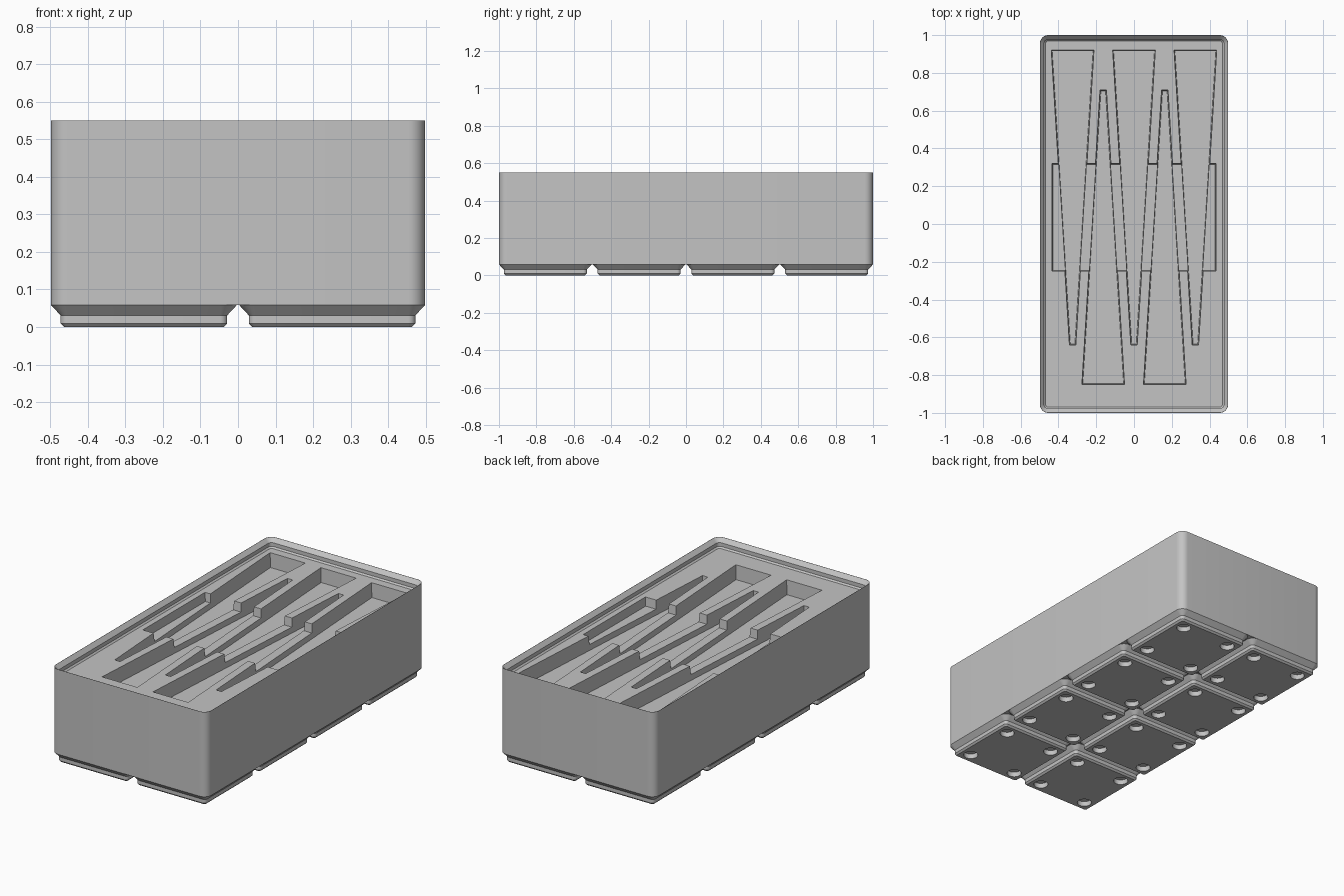
import bpy, bmesh, math

cube = bpy.data.objects.get("Cube")
if cube:
    bpy.data.objects.remove(cube, do_unlink=True)

MM = 2 / 167.5                      # real millimetres to scene units
HALF_X, HALF_Y = 41.75 * MM, 1.0
PITCH = 42 * MM
BASE_Z, TOP_Z = 4.9 * MM, 0.55
FLOOR_Z = TOP_Z - 4.4 * MM
TOOL_DEPTH, SLOT_DEPTH = 0.083, 0.05

grey = bpy.data.materials.new("light_grey")
grey.use_nodes = True
COLOUR = (0.55, 0.55, 0.55, 1)
grey.diffuse_color = COLOUR
grey.node_tree.nodes["Principled BSDF"].inputs["Base Color"].default_value = COLOUR


def rounded_rect(hx, hy, r, z, steps=8):
    """Counter-clockwise outline with rounded corners."""
    pts = []
    for k, (sx, sy) in enumerate([(1, 1), (-1, 1), (-1, -1), (1, -1)]):
        for i in range(steps + 1):
            a = math.pi / 2 * (k + i / steps)
            pts.append((sx * (hx - r) + r * math.cos(a),
                        sy * (hy - r) + r * math.sin(a), z))
    return pts


def loft(name, rings):
    """Skin a stack of outlines and cap both ends."""
    bm = bmesh.new()
    loops = [[bm.verts.new(p) for p in ring] for ring in rings]
    for a, b in zip(loops, loops[1:]):
        n = len(a)
        for i in range(n):
            bm.faces.new((a[i], a[(i + 1) % n], b[(i + 1) % n], b[i]))
    bm.faces.new(loops[0][::-1])
    bm.faces.new(loops[-1])
    bmesh.ops.recalc_face_normals(bm, faces=bm.faces)
    mesh = bpy.data.meshes.new(name)
    bm.to_mesh(mesh)
    bm.free()
    mesh.materials.append(grey)
    obj = bpy.data.objects.new(name, mesh)
    bpy.context.collection.objects.link(obj)
    return obj


def select(obj):
    bpy.ops.object.select_all(action='DESELECT')
    obj.select_set(True)
    bpy.context.view_layer.objects.active = obj


def cut(obj, cutter):
    """Subtract the cutter, then discard it."""
    cutter.hide_render = True
    mod = obj.modifiers.new("cut", 'BOOLEAN')
    mod.operation, mod.solver, mod.object = 'DIFFERENCE', 'EXACT', cutter
    select(obj)
    bpy.ops.object.modifier_apply(modifier=mod.name)
    bpy.data.objects.remove(cutter, do_unlink=True)


def smooth(obj):
    select(obj)
    bpy.ops.object.shade_smooth_by_angle(angle=math.radians(30))


def pocket(name, cx, y0, w0, y1, w1, depth, draft=0.005):
    """Tapered pocket cutter from y0 (half width w0) to y1 (half width w1)."""
    s = 1 if y1 > y0 else -1

    def ring(z, d):
        return [(cx - w0 + d, y0 + s * d, z), (cx + w0 - d, y0 + s * d, z),
                (cx + w1 - d, y1 - s * d, z), (cx - w1 + d, y1 - s * d, z)]
    return loft(name, [ring(FLOOR_Z - depth, draft), ring(FLOOR_Z, 0),
                       ring(FLOOR_Z + 0.02, 0)])


# Body with stacking lip: outer wall up, lip steps back down to the floor
def body_ring(inset, z):
    return rounded_rect(HALF_X - inset * MM, HALF_Y - inset * MM,
                        (3.75 - inset) * MM, z)


body = loft("bin_body", [
    body_ring(0, BASE_Z), body_ring(0, TOP_Z), body_ring(0.1, TOP_Z),
    body_ring(1.9, TOP_Z - 1.9 * MM), body_ring(1.9, TOP_Z - 3.7 * MM),
    body_ring(2.6, FLOOR_Z)])

# Finger slot across the tools, then the alternating tapered tool pockets
cut(body, pocket("finger_slot_cutter", 0, -0.25, 0.435, 0.32, 0.435, SLOT_DEPTH))
for x in (-0.325, 0, 0.325):
    cut(body, pocket("back_tool_cutter", x, 0.92, 0.113, -0.64, 0.017, TOOL_DEPTH))
for x in (-0.163, 0.163):
    cut(body, pocket("front_tool_cutter", x, -0.85, 0.113, 0.71, 0.017, TOOL_DEPTH))
smooth(body)


# Stepped foot with four round magnet holes
def foot_ring(inset, z):
    half = (20.75 - inset) * MM
    return rounded_rect(half, half, (3.75 - inset) * MM, z)


foot = loft("foot", [foot_ring(2.95, 0), foot_ring(2.15, 0.8 * MM),
                     foot_ring(2.15, 2.6 * MM), foot_ring(0, BASE_Z)])
for sx in (-1, 1):
    for sy in (-1, 1):
        bpy.ops.mesh.primitive_cylinder_add(
            vertices=32, radius=3.25 * MM, depth=4.8 * MM,
            location=(sx * 13 * MM, sy * 13 * MM, 0))
        hole = bpy.context.object
        hole.data.materials.append(grey)
        cut(foot, hole)
smooth(foot)

# Two by four grid of feet
for col in range(2):
    for row in range(4):
        part = foot if col == row == 0 else foot.copy()
        if part is not foot:
            bpy.context.collection.objects.link(part)
        part.name = f"foot_{col + 1}_{row + 1}"
        part.location = ((col - 0.5) * PITCH, (row - 1.5) * PITCH, 0)
